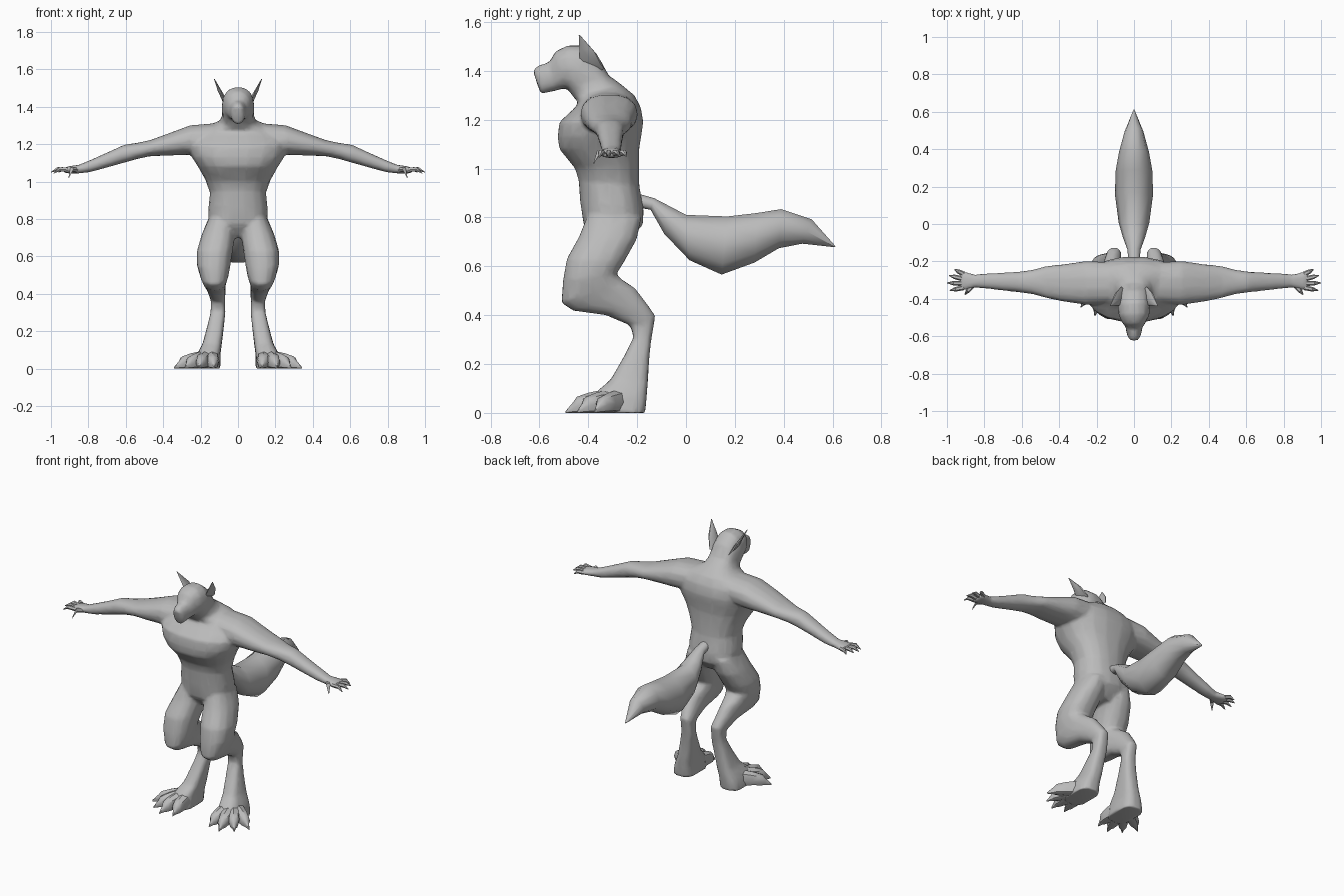
import bpy, bmesh, math
from mathutils import Vector

fur = bpy.data.materials.new("grey fur")
fur.diffuse_color = (0.5, 0.5, 0.5, 1)


def loft(bm, rings, sides=14, power=2.3, mirror=False):
    """Skin closed rings given as (centre, half axis a, half axis b)."""
    for sx in ((1, -1) if mirror else (1,)):
        loops = []
        for c, a, b in rings:
            loop = []
            for i in range(sides):
                t = 2 * math.pi * i / sides
                ca, sa = math.cos(t), math.sin(t)
                ca = math.copysign(abs(ca) ** (2 / power), ca)
                sa = math.copysign(abs(sa) ** (2 / power), sa)
                p = Vector(c) + Vector(a) * ca + Vector(b) * sa
                loop.append(bm.verts.new((p.x * sx, p.y, max(p.z, 0))))
            loops.append(loop)
        for l0, l1 in zip(loops, loops[1:]):
            for i in range(sides):
                j = (i + 1) % sides
                bm.faces.new((l0[i], l0[j], l1[j], l1[i]))
        bm.faces.new(loops[0][::-1])
        bm.faces.new(loops[-1])


def side_rings(table):
    """Rows of y,z of one edge, y,z of the other edge, x centre, x half width."""
    return [((xc, (y0 + y1) / 2, (z0 + z1) / 2), (xw, 0, 0),
             (0, (y1 - y0) / 2, (z1 - z0) / 2))
            for y0, z0, y1, z1, xc, xw in table]


def digit_rings(points):
    """Rows of x, y, z, half width, half height; rings face along the path."""
    d = Vector(points[-1][:3]) - Vector(points[0][:3])
    side = Vector((-d.y, d.x, 0)).normalized()
    return [((x, y, z), side * w, (0, 0, h)) for x, y, z, w, h in points]


def finish(name, bm, angle=40):
    bmesh.ops.recalc_face_normals(bm, faces=bm.faces[:])
    me = bpy.data.meshes.new(name)
    bm.to_mesh(me)
    bm.free()
    me.materials.append(fur)
    ob = bpy.data.objects.new(name, me)
    bpy.context.collection.objects.link(ob)
    bpy.ops.object.select_all(action='DESELECT')
    ob.select_set(True)
    bpy.context.view_layer.objects.active = ob
    bpy.ops.object.shade_smooth_by_angle(angle=math.radians(angle))
    return ob


body = bmesh.new()

# Torso and neck, from crotch upwards
loft(body, side_rings([
    (-.36, .70, -.24, .70, 0, .05),
    (-.42, .77, -.175, .77, 0, .155),
    (-.435, .87, -.172, .83, 0, .16),
    (-.44, .95, -.19, .93, 0, .15),
    (-.455, 1.0, -.19, 1.02, 0, .175),
    (-.52, 1.08, -.19, 1.08, 0, .215),
    (-.527, 1.13, -.18, 1.14, 0, .25),
    (-.52, 1.19, -.173, 1.19, 0, .265),
    (-.46, 1.245, -.183, 1.25, 0, .25),
    (-.44, 1.27, -.21, 1.30, 0, .19),
    (-.46, 1.29, -.265, 1.345, 0, .10),
    (-.48, 1.33, -.305, 1.375, 0, .085)]), 18)

# Head and muzzle, from nape to nose
loft(body, side_rings([
    (-.32, 1.39, -.35, 1.27, 0, .08),
    (-.355, 1.455, -.42, 1.27, 0, .085),
    (-.42, 1.505, -.46, 1.29, 0, .088),
    (-.485, 1.505, -.485, 1.325, 0, .083),
    (-.535, 1.48, -.51, 1.325, 0, .066),
    (-.56, 1.435, -.54, 1.315, 0, .046),
    (-.60, 1.425, -.595, 1.305, 0, .037),
    (-.627, 1.405, -.61, 1.35, 0, .024)]))

# Arms: x, top z, bottom z, y centre, y half width
loft(body, [((x, y, (t + b) / 2), (0, w, 0), (0, 0, (t - b) / 2)) for x, t, b, y, w in [
    (.10, 1.315, 1.15, -.315, .11), (.255, 1.302, 1.142, -.315, .118),
    (.38, 1.255, 1.138, -.315, .10), (.47, 1.222, 1.135, -.31, .086),
    (.54, 1.207, 1.12, -.31, .066), (.61, 1.197, 1.10, -.31, .056),
    (.70, 1.155, 1.075, -.308, .048), (.79, 1.115, 1.05, -.305, .041),
    (.85, 1.09, 1.043, -.305, .035), (.90, 1.083, 1.043, -.305, .05),
    (.93, 1.075, 1.045, -.305, .05)]], mirror=True)

# Thighs and calves, hip to hock
loft(body, side_rings([
    (-.40, .82, -.18, .80, .085, .07),
    (-.44, .72, -.20, .71, .105, .09),
    (-.49, .63, -.25, .62, .125, .096),
    (-.505, .54, -.285, .565, .13, .09),
    (-.512, .45, -.25, .54, .127, .076),
    (-.465, .418, -.205, .51, .125, .062),
    (-.33, .40, -.157, .445, .117, .05),
    (-.20, .345, -.123, .395, .107, .04)]), mirror=True)

# Shanks and soles, hock to ground
loft(body, side_rings([
    (-.23, .365, -.125, .40, .107, .036),
    (-.215, .31, -.143, .29, .107, .04),
    (-.255, .23, -.15, .22, .12, .045),
    (-.31, .135, -.155, .13, .138, .052),
    (-.37, .085, -.16, .06, .158, .064),
    (-.39, .0, -.165, .0, .165, .072)]), power=3, mirror=True)

# Blend the overlapping limbs into one skin, then thin the mesh
ob = finish("body", body)
re = ob.modifiers.new("blend", 'REMESH')
re.mode = 'VOXEL'
re.voxel_size = 0.01
re.use_smooth_shade = True
sm = ob.modifiers.new("soften", 'SMOOTH')
sm.factor, sm.iterations = 0.5, 5
de = ob.modifiers.new("thin", 'DECIMATE')
de.ratio = 0.15

# Bushy tail
tail = bmesh.new()
loft(tail, side_rings([
    (-.20, .90, -.20, .84, 0, .03),
    (-.13, .88, -.145, .83, 0, .035),
    (-.05, .84, -.09, .73, 0, .06),
    (0, .815, .015, .62, 0, .082),
    (.17, .81, .145, .56, 0, .102),
    (.29, .823, .28, .61, 0, .098),
    (.39, .838, .38, .67, 0, .08),
    (.515, .795, .475, .69, 0, .05),
    (.612, .682, .608, .678, 0, .003)]), 10, 2)
finish("tail", tail, 60)

# Pointed ears
ears = bmesh.new()
loft(ears, [((.068, -.385, 1.42), (0, .05, -.01), (.02, 0, .02)),
            ((.092, -.40, 1.475), (0, .036, -.008), (.017, 0, .012)),
            ((.126, -.437, 1.547), (0, .002, 0), (.002, 0, 0))], 8, 2, True)
finish("ears", ears)

# Fingers with claws: knuckle x,y then tip x,y,z
fingers = bmesh.new()
for bx, by, tx, ty, tz in [(.91, -.268, .96, -.243, 1.05), (.915, -.293, .99, -.275, 1.055),
                           (.915, -.318, 1.0, -.315, 1.05), (.91, -.34, .985, -.355, 1.045),
                           (.865, -.33, .905, -.378, 1.02)]:
    mx, my = bx + (tx - bx) * .6, by + (ty - by) * .6
    loft(fingers, digit_rings([(bx, by, 1.062, .014, .013), (mx, my, 1.04 + tz * .025, .012, .012),
                               (tx, ty, tz, .002, .002)]), 6, 2, True)
finish("fingers", fingers)

# Toes with claws: root x,y then tip x,y
toes = bmesh.new()
for bx, by, tx, ty in [(.14, -.34, .128, -.475), (.175, -.34, .21, -.492),
                       (.19, -.32, .285, -.445), (.19, -.28, .342, -.375)]:
    dx, dy = tx - bx, ty - by
    loft(toes, digit_rings([(bx, by, .045, .042, .05), (bx + dx * .4, by + dy * .4, .04, .036, .042),
                            (bx + dx * .7, by + dy * .7, .032, .027, .034),
                            (bx + dx * .8, by + dy * .8, .022, .014, .022),
                            (tx, ty, .004, .002, .004)]), 8, 2.3, True)
finish("toes", toes)
